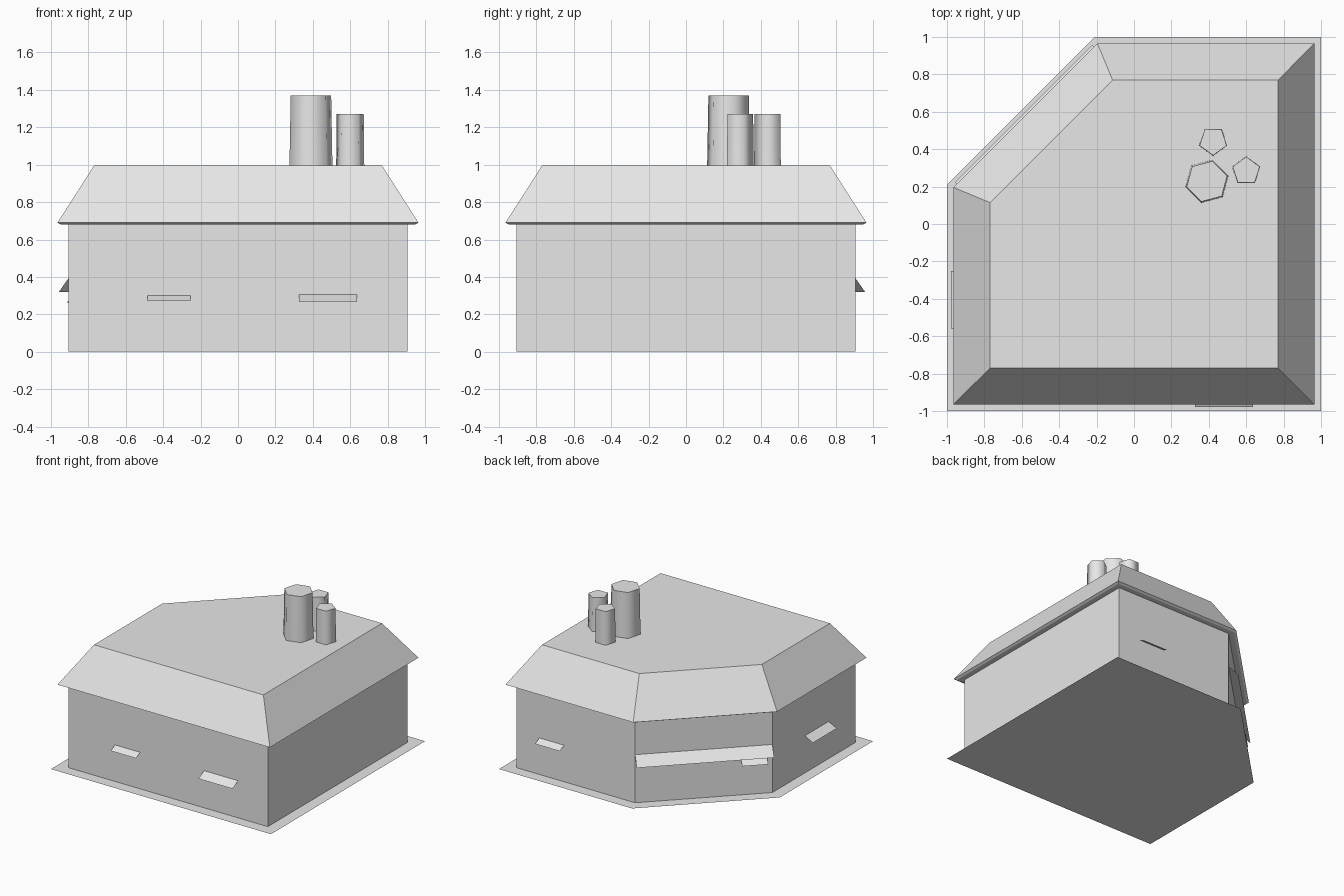
import bpy, bmesh, math
from mathutils import Vector

if "Cube" in bpy.data.objects:
    bpy.data.objects.remove(bpy.data.objects["Cube"], do_unlink=True)

grey = bpy.data.materials.new("plain grey")
grey.use_nodes = True
COLOUR = (0.8, 0.8, 0.8, 1.0)
grey.diffuse_color = COLOUR
grey.node_tree.nodes["Principled BSDF"].inputs["Base Color"].default_value = COLOUR


def finish(name, bm):
    mesh = bpy.data.meshes.new(name)
    bm.to_mesh(mesh)
    bm.free()
    mesh.materials.append(grey)
    obj = bpy.data.objects.new(name, mesh)
    bpy.context.collection.objects.link(obj)
    return obj


def footprint(inset):
    """Square with one corner cut off, moved inwards evenly on all sides."""
    s = 1 - inset
    c = 1.21 - math.sqrt(2) * inset
    return [(s, -s), (s, s), (s - c, s), (-s, c - s), (-s, -s)]


def loft(name, rings, cap_bottom=True, cap_top=True, smooth=False):
    """Join stacked rings, each a list of points and a height."""
    bm = bmesh.new()
    loops = [[bm.verts.new((x, y, z)) for x, y in pts] for pts, z in rings]
    n = len(loops[0])
    for low, high in zip(loops, loops[1:]):
        for i in range(n):
            j = (i + 1) % n
            bm.faces.new((low[i], low[j], high[j], high[i])).smooth = smooth
    if cap_bottom:
        bm.faces.new(loops[0][::-1])
    if cap_top:
        bm.faces.new(loops[-1])
    if smooth:
        # keep the rim crisp
        for e in bm.edges:
            if abs(e.verts[0].co.z - e.verts[1].co.z) < 0.001:
                e.smooth = False
    return finish(name, bm)


# Ground plate, walls and hipped roof
loft("ground_plate", [(footprint(0), 0)], cap_bottom=False)
loft("walls", [(footprint(0.095), 0), (footprint(0.095), 0.685)], cap_bottom=False)
loft("roof", [(footprint(0.053), 0.68), (footprint(0.035), 0.69),
              (footprint(0.23), 0.995)])


# Chimneys
def chimney(name, x, y, sides, r_low, r_high, turn, top):
    def ring(r):
        angles = [math.radians(turn) + math.tau * i / sides for i in range(sides)]
        return [(x + r * math.cos(a), y + r * math.sin(a)) for a in angles]
    loft(name, [(ring(r_low), 0.99), (ring(r_high), top)], smooth=True)


chimney("large_chimney", 0.39, 0.228, 6, 0.119, 0.112, 15, 1.37)
chimney("back_small_chimney", 0.423, 0.443, 5, 0.079, 0.076, 270, 1.27)
chimney("side_small_chimney", 0.6, 0.283, 5, 0.079, 0.076, 90, 1.27)


# Thin sloping awnings, running between two points along a wall
def awning(name, a, b, reach, z_wall, z_tip):
    a, b = Vector((*a, 0)), Vector((*b, 0))
    out = (b - a).normalized().cross(Vector((0, 0, 1))) * reach
    up, tip = Vector((0, 0, z_wall)), Vector((0, 0, z_tip))
    bm = bmesh.new()
    corners = (a + up, a + out + tip, b + out + tip, b + up)
    bm.faces.new([bm.verts.new(p) for p in corners])
    finish(name, bm)


W = 0.905
_, _, diag_a, diag_b, _ = footprint(0.095)
awning("front_awning_large", (0.325, -W), (0.635, -W), 0.073, 0.305, 0.267)
awning("front_awning_small", (-0.485, -W), (-0.255, -W), 0.055, 0.30, 0.272)
awning("back_awning", (0.70, W), (0.475, W), 0.055, 0.30, 0.272)
awning("left_awning", (-W, -0.25), (-W, -0.56), 0.073, 0.305, 0.267)
awning("corner_awning_long", diag_a, diag_b, 0.074, 0.395, 0.32)
start, end = Vector(diag_a), Vector(diag_b)
awning("corner_awning_small", start.lerp(end, 0.77), start.lerp(end, 0.96),
       0.06, 0.30, 0.262)
